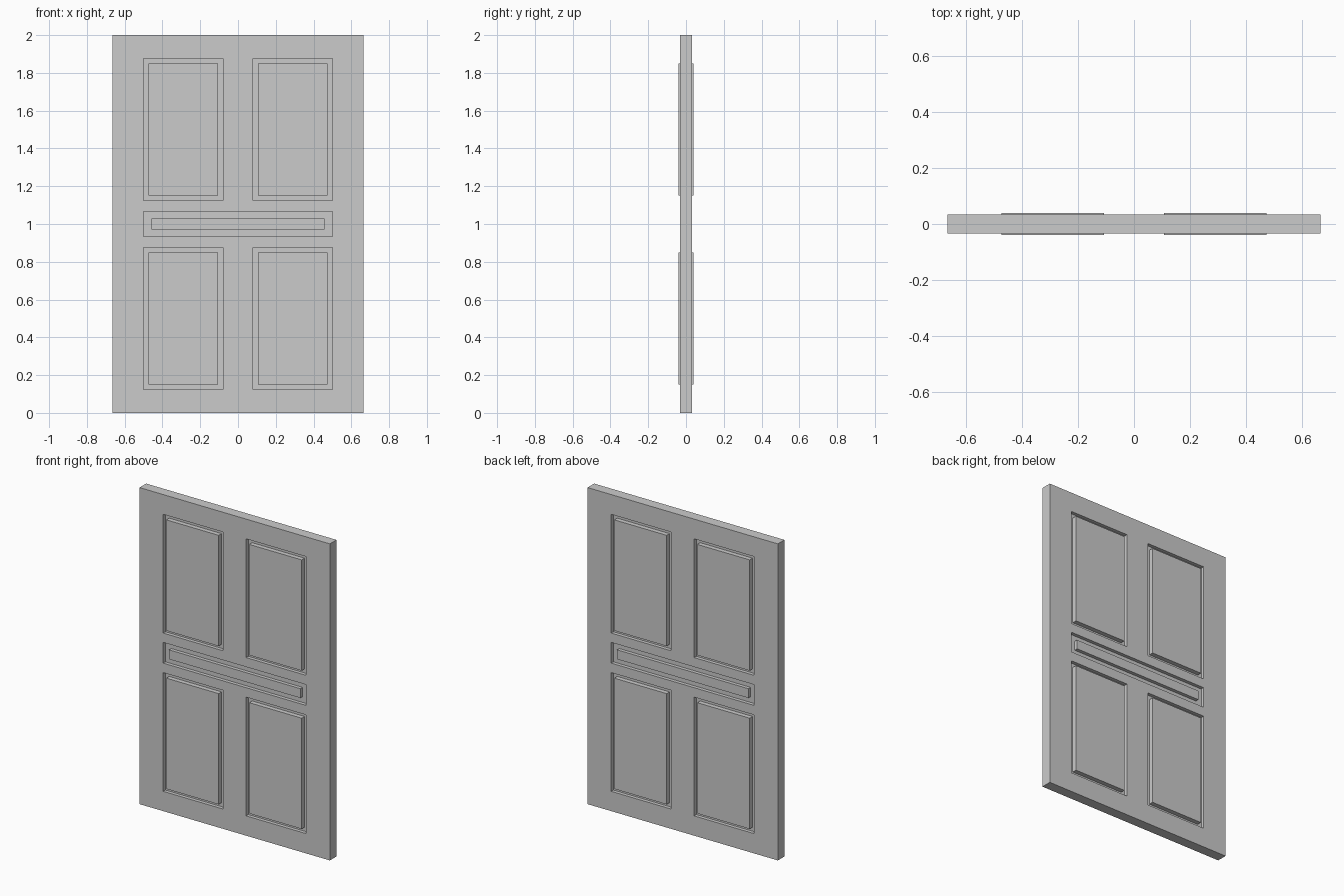
import bpy, bmesh
from mathutils import Vector

if "Cube" in bpy.data.objects:
    bpy.data.objects.remove(bpy.data.objects["Cube"])

HALF_T = 0.033      # half slab thickness
RECESS = 0.022      # groove depth
XS = [-0.665, -0.5, -0.08, 0.08, 0.5, 0.665]
ZS = [0.0, 0.125, 0.875, 0.935, 1.066, 1.125, 1.875, 2.0]

bm = bmesh.new()


def step(face, side, dy=0.0, mx=0.0, mz=0.0):
    """Extrude a face, moving it outward by dy and shrinking it by margins."""
    top = bmesh.ops.extrude_discrete_faces(bm, faces=[face])["faces"][0]
    c = top.calc_center_bounds()
    for v in top.verts:
        v.co.x -= mx if v.co.x > c.x else -mx
        v.co.z -= mz if v.co.z > c.z else -mz
        v.co.y += side * dy
    return top


# Both broad sides as grids; the panel cells become recessed raised panels
for side in (-1, 1):
    grid = [[bm.verts.new((x, side * HALF_T, z)) for x in XS] for z in ZS]
    panels = []
    for r in range(len(ZS) - 1):
        # the middle rail panel spans three columns, so it is one wide face
        if r == 3:
            loops = [grid[r][0:2] + grid[r + 1][1::-1],
                     grid[r][4:6] + grid[r + 1][5:3:-1]]
            for l in loops:
                bm.faces.new(l)
            wide = bm.faces.new((grid[3][1], grid[3][4], grid[4][4], grid[4][1]))
            continue
        for c in range(len(XS) - 1):
            f = bm.faces.new((grid[r][c], grid[r][c + 1],
                              grid[r + 1][c + 1], grid[r + 1][c]))
            if r in (1, 5) and c in (1, 3):
                panels.append(f)
    # rail strips bordering the wide panel share its long straight edges
    for r in (2, 4):
        row = [f for f in bm.faces if all(v in grid[r] + grid[r + 1] for v in f.verts)
               and abs(f.calc_center_bounds().x) < 0.5]
        bmesh.ops.delete(bm, geom=row, context='FACES_ONLY')
        inner, outer = (grid[2], grid[3]) if r == 2 else (grid[5], grid[4])
        bm.faces.new(inner[1:5] + [outer[4], outer[1]])
    # four tall panels stand proud of the slab, the rail panel ends flush
    for f, mx, mz, rise in [(p, 0.027, 0.025, 0.007) for p in panels] + [(wide, 0.041, 0.036, 0.0)]:
        floor = step(f, side, dy=-RECESS)
        ring = step(floor, side, mx=mx, mz=mz)
        step(ring, side, dy=RECESS + rise)

# Close the outer rim and clean up
loose = [v for v in bm.verts if not v.link_faces]
bmesh.ops.delete(bm, geom=loose, context='VERTS')
rim = [e for e in bm.edges if e.is_boundary]
bmesh.ops.bridge_loops(bm, edges=rim)
bmesh.ops.recalc_face_normals(bm, faces=bm.faces[:])
bmesh.ops.dissolve_limit(bm, angle_limit=0.01, verts=bm.verts[:], edges=bm.edges[:])

mesh = bpy.data.meshes.new("panelled_door")
bm.to_mesh(mesh)
bm.free()
door = bpy.data.objects.new("panelled_door", mesh)
bpy.context.collection.objects.link(door)
